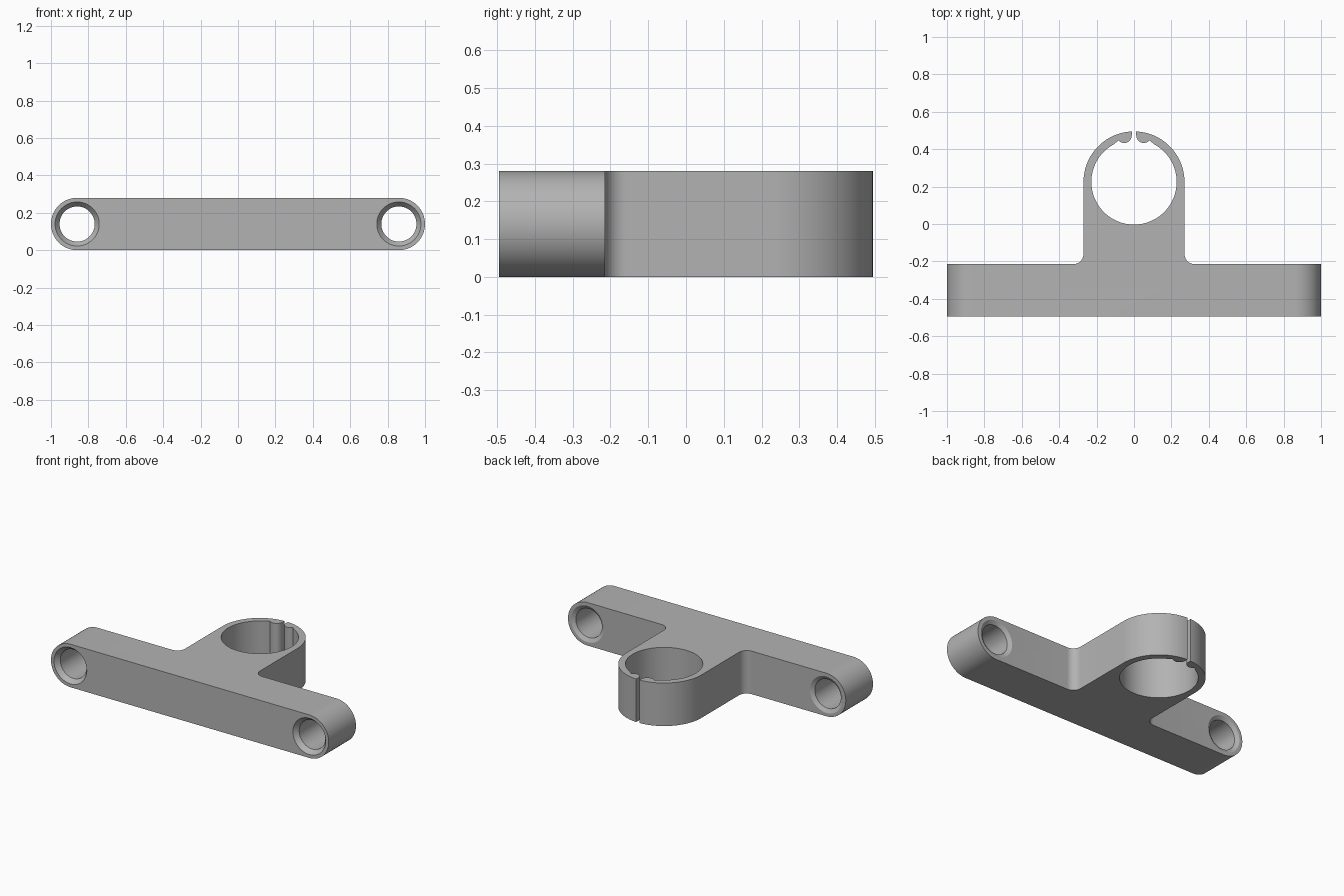
import bpy, bmesh
from math import sin, cos, radians, degrees, atan2
from mathutils import Vector

cube = bpy.data.objects.get("Cube")
if cube:
    bpy.data.objects.remove(cube, do_unlink=True)

HEIGHT, END_R = 0.28, 0.14
FRONT, BACK = -0.495, -0.215

grey = bpy.data.materials.new("plain grey")
grey.use_nodes = True
grey.diffuse_color = (0.45, 0.45, 0.45, 1)
grey.node_tree.nodes["Principled BSDF"].inputs["Base Color"].default_value = grey.diffuse_color


def arc(cx, cy, r, start, end, steps):
    """Points along an arc, angles in degrees."""
    angles = [radians(start + (end - start) * i / steps) for i in range(steps + 1)]
    return [(cx + r * cos(a), cy + r * sin(a)) for a in angles]


def make_object(name, bm):
    bmesh.ops.recalc_face_normals(bm, faces=bm.faces)
    mesh = bpy.data.meshes.new(name)
    bm.to_mesh(mesh)
    bm.free()
    mesh.materials.append(grey)
    obj = bpy.data.objects.new(name, mesh)
    bpy.context.collection.objects.link(obj)
    return obj


def extrude(name, points, offset):
    """Solid made by sweeping a closed outline along an offset."""
    bm = bmesh.new()
    face = bm.faces.new([bm.verts.new(p) for p in points])
    swept = bmesh.ops.extrude_face_region(bm, geom=[face])["geom"]
    bmesh.ops.translate(bm, vec=Vector(offset),
                        verts=[v for v in swept if isinstance(v, bmesh.types.BMVert)])
    return make_object(name, bm)


def combine(target, other, operation):
    mod = target.modifiers.new(operation.lower(), "BOOLEAN")
    mod.object, mod.operation, mod.solver = other, operation, "EXACT"
    bpy.context.view_layer.objects.active = target
    bpy.ops.object.modifier_apply(modifier=mod.name)
    bpy.data.objects.remove(other, do_unlink=True)


# Crossbar with fully rounded ends
hole_x = 1 - END_R
outline = arc(hole_x, END_R, END_R, -90, 90, 32) + arc(-hole_x, END_R, END_R, 90, 270, 32)
bracket = extrude("clamp_bracket", [(x, FRONT, z) for x, z in outline], (0, BACK - FRONT, 0))

# Stem and split clamp ring: one half of the plan outline, then its mirror
ring_y, outer_r, inner_r = 0.225, 0.27, 0.228
gap, lip_r, fillet = 0.012, 0.04, 0.055
lip_x, lip_y = gap + lip_r, 0.473
gap_angle = degrees(atan2(outer_r, gap))
half = [(outer_r + fillet, BACK - 0.1)]
half += arc(outer_r + fillet, BACK + fillet, fillet, 270, 180, 10)
half += arc(0, ring_y, outer_r, 0, gap_angle, 40)
half += arc(lip_x, lip_y, lip_r, 180, 320, 16)
half += arc(0, ring_y, inner_r, 62, -90, 56)
plan = half + [(-x, y) for x, y in reversed(half[:-1])]
stem = extrude("stem_and_ring", [(x, y, 0) for x, y in plan], (0, 0, HEIGHT))
combine(bracket, stem, "UNION")

# Bolt holes with a tapered seat at each mouth
seat_r, bore_r, depth = 0.118, 0.094, 0.03
stations = [(FRONT - 0.01, seat_r), (FRONT, seat_r), (FRONT + depth, bore_r),
            (BACK - depth / 2, bore_r), (BACK, seat_r), (BACK + 0.01, seat_r)]
for side in (-1, 1):
    bm = bmesh.new()
    rings = [[bm.verts.new((x, y, z)) for x, z in arc(side * hole_x, END_R, r, 0, 360, 48)[:-1]]
             for y, r in stations]
    for a, b in zip(rings, rings[1:]):
        for i in range(len(a)):
            j = (i + 1) % len(a)
            bm.faces.new((a[i], a[j], b[j], b[i]))
    bm.faces.new(rings[0])
    bm.faces.new(rings[-1])
    cutter = make_object("bolt_hole_cutter", bm)
    cutter.hide_render = True
    combine(bracket, cutter, "DIFFERENCE")

# Smooth curves, crisp edges
bpy.ops.object.select_all(action="DESELECT")
bracket.select_set(True)
bpy.context.view_layer.objects.active = bracket
bpy.ops.object.shade_smooth_by_angle(angle=radians(25))
